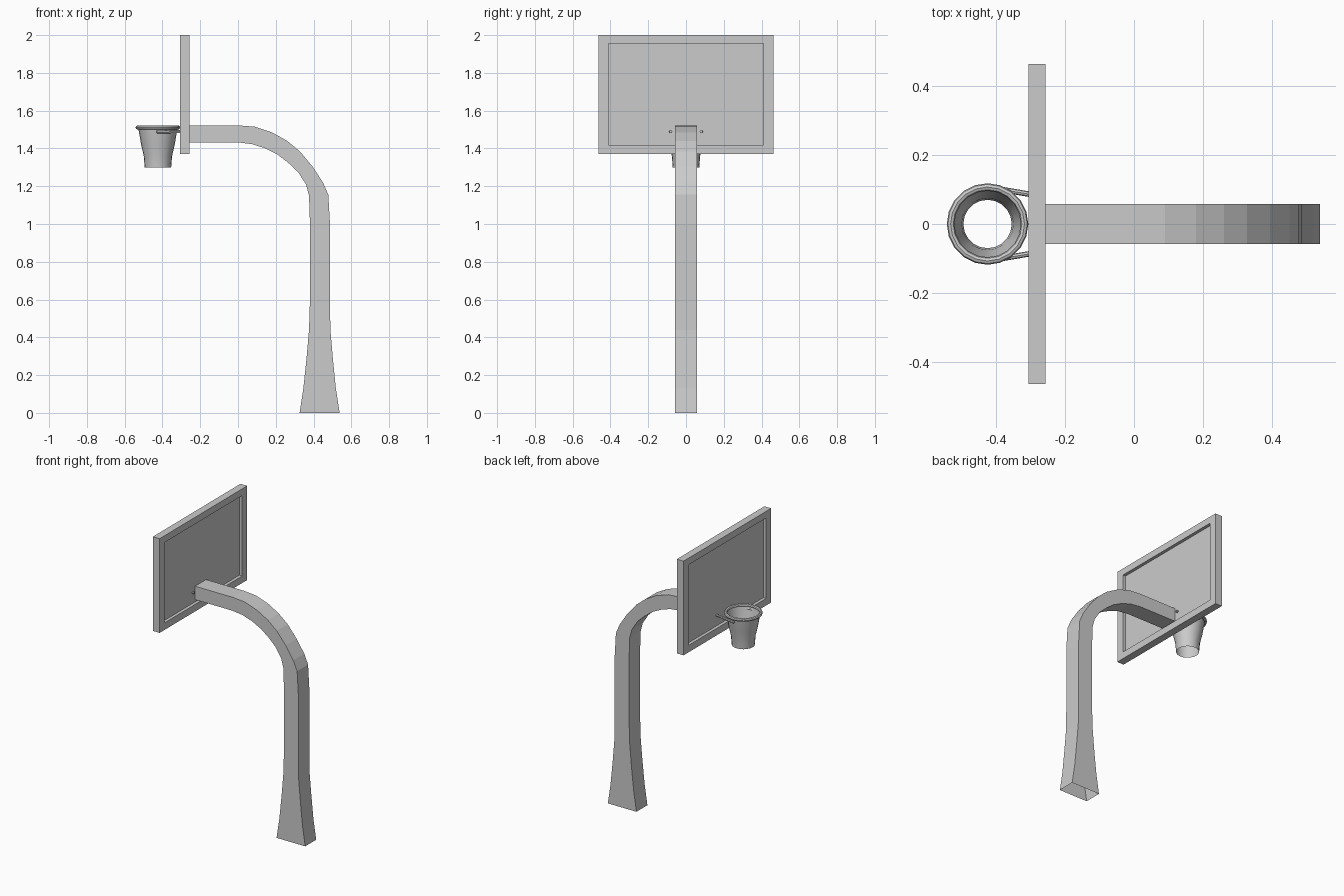
import bpy, bmesh, math
from mathutils import Vector

cube = bpy.data.objects.get("Cube")
if cube:
    bpy.data.objects.remove(cube, do_unlink=True)

GREY = (0.6, 0.6, 0.6, 1)
grey = bpy.data.materials.new("plain_grey")
grey.use_nodes = True
grey.diffuse_color = GREY
grey.node_tree.nodes["Principled BSDF"].inputs["Base Color"].default_value = GREY


def finish(name, bm, smooth=False):
    """Turn a bmesh into a named grey object."""
    bmesh.ops.recalc_face_normals(bm, faces=bm.faces)
    mesh = bpy.data.meshes.new(name)
    bm.to_mesh(mesh)
    bm.free()
    mesh.materials.append(grey)
    obj = bpy.data.objects.new(name, mesh)
    bpy.context.collection.objects.link(obj)
    if smooth:
        bpy.ops.object.select_all(action="DESELECT")
        obj.select_set(True)
        bpy.context.view_layer.objects.active = obj
        bpy.ops.object.shade_smooth_by_angle(angle=math.radians(30))
    return obj


def loft(bm, rings, closed=False):
    """Join rings of points, one after another, with quads."""
    loops = [[bm.verts.new(p) for p in ring] for ring in rings]
    count = len(loops[0])
    pairs = list(zip(loops, loops[1:]))
    if closed:
        pairs.append((loops[-1], loops[0]))
    for a, b in pairs:
        for i in range(count):
            j = (i + 1) % count
            bm.faces.new((a[i], a[j], b[j], b[i]))
    return loops


def circle(radius, z, centre_x, sides):
    steps = [math.tau * i / sides for i in range(sides)]
    return [(centre_x + radius * math.cos(t), radius * math.sin(t), z) for t in steps]


def rectangle(x, half_width, low, high):
    w = half_width
    return [(x, -w, low), (x, w, low), (x, w, high), (x, -w, high)]


# Curved post: outer and inner edge points from the board down to the ground
stations = [
    ((-.277, 1.522), (-.277, 1.432)), ((0, 1.522), (0, 1.432)),
    ((.09, 1.515), (.075, 1.423)), ((.18, 1.485), (.145, 1.4)),
    ((.26, 1.44), (.21, 1.367)), ((.327, 1.385), (.265, 1.325)),
    ((.394, 1.305), (.318, 1.275)), ((.45, 1.22), (.36, 1.21)),
    ((.478, 1.155), (.376, 1.15)), ((.487, 1), (.381, 1)),
    ((.487, .6), (.381, .6)), ((.489, .44), (.376, .44)),
    ((.502, .29), (.363, .29)), ((.518, .13), (.346, .13)),
    ((.538, 0), (.326, 0)),
]
HALF = .058
bm = bmesh.new()
loft(bm, [[(ox, -HALF, oz), (ox, HALF, oz), (ix, HALF, iz), (ix, -HALF, iz)]
          for (ox, oz), (ix, iz) in stations])
finish("curved_post", bm)

# Backboard frame: a rectangular loop with an opening
BACK, FRONT = -.256, -.306
outer, inner = (.463, 1.37, 2), (.41, 1.417, 1.955)
bm = bmesh.new()
loft(bm, [rectangle(FRONT, *outer), rectangle(BACK, *outer),
          rectangle(BACK, *inner), rectangle(FRONT, *inner)], closed=True)
finish("backboard_frame", bm)

# Backboard panel: thin sheet set in the middle of the frame
bm = bmesh.new()
sheet = loft(bm, [rectangle(-.285, *inner), rectangle(-.277, *inner)])
for loop in sheet:
    bm.faces.new(loop)
finish("backboard_panel", bm)

# Hoop ring
HOOP_X, SIDES = -.424, 20
RING, TUBE, RING_Z = .107, .011, 1.511
bm = bmesh.new()
loft(bm, [circle(RING + TUBE * math.cos(math.tau * k / 8),
                 RING_Z + TUBE * math.sin(math.tau * k / 8), HOOP_X, SIDES)
          for k in range(8)], closed=True)
finish("hoop_ring", bm, smooth=True)

# Net: open tapering sleeve
bm = bmesh.new()
loft(bm, [circle(r, z, HOOP_X, SIDES)
          for r, z in ((.104, 1.508), (.089, 1.42), (.075, 1.36), (.07, 1.298))])
finish("net", bm, smooth=True)

# Support rods from the ring through the panel, one on each side
for name, side in (("left_rod", 1), ("right_rod", -1)):
    start = Vector((-.43, side * .108, 1.488))
    end = Vector((-.266, side * .08, 1.489))
    along = end - start
    bm = bmesh.new()
    bmesh.ops.create_cone(bm, cap_ends=True, segments=8, radius1=.008,
                          radius2=.008, depth=along.length)
    turn = along.to_track_quat("Z", "Y").to_matrix()
    bmesh.ops.rotate(bm, verts=bm.verts, cent=(0, 0, 0), matrix=turn)
    bmesh.ops.translate(bm, verts=bm.verts, vec=(start + end) / 2)
    finish(name, bm, smooth=True)
